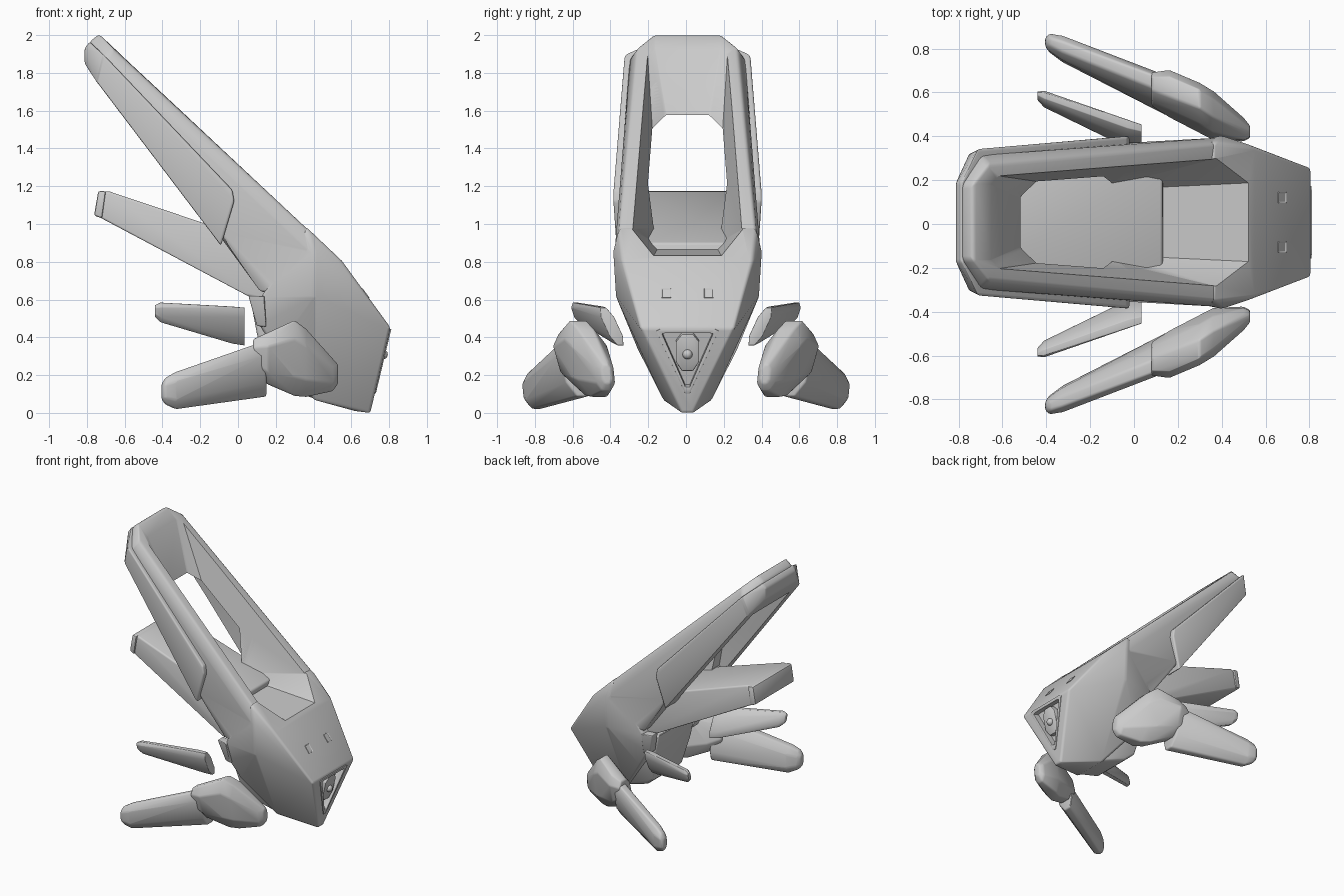
import bpy, bmesh, math
from mathutils import Vector, Matrix

if "Cube" in bpy.data.objects:
    bpy.data.objects.remove(bpy.data.objects["Cube"])

Y0 = 0.008   # centre plane of the hull


def finish(ob, angle=35):
    """Apply modifiers and shade smooth by angle."""
    bpy.context.view_layer.update()
    dg = bpy.context.evaluated_depsgraph_get()
    me = bpy.data.meshes.new_from_object(ob.evaluated_get(dg))
    ob.modifiers.clear()
    ob.data = me
    me.polygons.foreach_set("use_smooth", [True] * len(me.polygons))
    me.set_sharp_from_angle(angle=math.radians(angle))
    return ob


def solid(name, pts, mirror=False):
    """Convex solid around a few points, optionally mirrored over y."""
    pts = [Vector(p) for p in pts]
    if mirror:
        pts += [Vector((p.x, -p.y, p.z)) for p in pts]
        for p in pts:
            p.y += Y0
    bm = bmesh.new()
    for p in pts:
        bm.verts.new(p)
    bmesh.ops.remove_doubles(bm, verts=bm.verts[:], dist=1e-4)
    bmesh.ops.convex_hull(bm, input=bm.verts[:])
    loose = [v for v in bm.verts if not v.link_faces]
    bmesh.ops.delete(bm, geom=loose, context='VERTS')
    bmesh.ops.dissolve_limit(bm, angle_limit=math.radians(2),
                             verts=bm.verts[:], edges=bm.edges[:])
    bmesh.ops.recalc_face_normals(bm, faces=bm.faces[:])
    me = bpy.data.meshes.new(name)
    bm.to_mesh(me)
    bm.free()
    ob = bpy.data.objects.new(name, me)
    bpy.context.collection.objects.link(ob)
    return ob


def bevel(ob, width, segs=3):
    m = ob.modifiers.new("bevel", 'BEVEL')
    m.width, m.segments = width, segs
    m.limit_method, m.angle_limit = 'ANGLE', math.radians(24)
    return ob


def boolean(ob, other, op='DIFFERENCE'):
    m = ob.modifiers.new("bool", 'BOOLEAN')
    m.operation, m.object, m.solver = op, other, 'EXACT'


def section(x, y, z, hy, hz, shear=0.0):
    """Chamfered cross-section standing across x."""
    out = []
    for a, b in ((1, .5), (.45, 1), (-.45, 1), (-1, .5),
                 (-1, -.5), (-.45, -1), (.45, -1), (1, -.5)):
        out.append((x, y + a * hy + shear * b * hz, z + b * hz))
    return out


# Hull: sloping arm joined to the wedge-shaped nose
arm = solid("arm_tool", [
    (-.735, .17, 2.005), (-.66, .265, 1.93), (.36, .36, .98), (.53, .32, .81),
    (-.785, .17, 1.965), (-.70, .305, 1.875), (.38, .385, .86),
    (-.785, .16, 1.90), (-.70, .28, 1.76), (-.08, .36, .93),
    (.12, .325, .64), (.38, .36, .64)], True)
hull = solid("hull", [
    (.36, .365, .985), (.55, .345, .805), (.808, .25, .45), (.40, .395, .86),
    (.40, .38, .62), (.12, .335, .61), (.11, .29, .47), (.20, .26, .33),
    (.40, .13, .07), (.70, .03, .0), (.62, .03, .01)], True)
T = [(-.66, .175, 1.95), (-.635, .205, 1.925), (.37, .29, .97), (.51, .18, .835)]
B = [(-.52, .11, 1.58), (-.51, .125, 1.57), (.03, .20, .92), (.13, .17, .88)]
slot = solid("slot_cutter", [Vector(t) + (Vector(b) - Vector(t)) * k
                             for t, b in zip(T, B) for k in (-.15, 1.6)], True)
# Hollow underside of the arm
under = solid("underside_cutter", [
    (x, y, z) for x, z, y in ((-.69, 1.74, .22), (-.14, 1.215, .27), (-.10, .98, .27),
                              (-.25, .80, .27), (-.95, 1.60, .22))], True)


# Points on the slanted nose face: width y, height z, distance d outwards
def on_nose(outline, d0, d1):
    return [(.698 + z * .24 + d * .97, y, z - d * .24) for y, z in outline for d in (d0, d1)]


recess = solid("recess_cutter", on_nose([(.135, .42), (.115, .425), (.012, .14)], -.04, .08), True)
finish(bevel(arm, .016))
finish(bevel(hull, .016))
boolean(hull, arm, 'UNION')
boolean(hull, slot)
boolean(hull, under)
boolean(hull, recess)
finish(hull)

# Raised skirt wrapping round the far end and sides of the arm
skirt = solid("arm_skirt", [
    (-.785, .18, 1.965), (-.71, .335, 1.895), (-.03, .392, 1.18), (-.02, .394, 1.12),
    (-.09, .378, .885), (-.75, .315, 1.755), (-.812, .18, 1.93), (-.812, .18, 1.85)], True)
finish(bevel(skirt, .012))
boolean(skirt, slot)
boolean(skirt, under)
finish(skirt)

# Triangular nose rim with sensor
rim = solid("nose_rim", on_nose([(.165, .435), (.145, .445), (.012, .105)], -.02, .007), True)
boolean(rim, recess)
finish(bevel(rim, .004, 2))
finish(bevel(solid("sensor_plate", on_nose(
    [(.03, .415), (.062, .375), (.062, .27), (.03, .22)], -.05, -.004), True), .006, 2))
bpy.ops.mesh.primitive_uv_sphere_add(segments=20, ring_count=12, radius=.026,
                                     location=(.767, Y0, .31))
bpy.context.object.name = "sensor_ball"
finish(bpy.context.object)

# Belly under the hull
finish(bevel(solid("belly", [
    (.07, .22, .58), (.10, .22, .42), (.15, .18, .20), (.22, .15, .14),
    (.42, .12, .07), (.50, .15, .30), (.40, .25, .50)], True), .015))

# Tail plate
finish(bevel(solid("tail_plate", [
    (-.735, .22, 1.172), (-.68, .235, 1.172), (.13, .26, .90), (.15, .27, .60),
    (.06, .27, .615), (-.72, .235, 1.03), (-.76, .22, 1.05)], True), .015))
finish(bevel(solid("tail_plate_end", [
    (-.74, .235, 1.174), (-.70, .245, 1.174), (-.72, .245, 1.03), (-.762, .235, 1.045)],
    True), .01, 2))

# Two small square deck lights
slope = math.atan2(.355, .258)
for i, s in enumerate((-1, 1)):
    bm = bmesh.new()
    rot = Matrix.Rotation(slope, 4, 'Y')
    slope_c = Matrix.Translation((.671, Y0 + s * .113, .63))
    bmesh.ops.create_cube(bm, size=1, matrix=slope_c @ rot @ Matrix.Diagonal((.062, .05, .02, 1)))
    bm.normal_update()
    n = rot @ Vector((0, 0, 1))
    top = max(bm.faces, key=lambda f: f.normal.dot(n))
    bmesh.ops.inset_individual(bm, faces=[top], thickness=.009)
    bmesh.ops.translate(bm, verts=top.verts[:], vec=-n * .006)
    me = bpy.data.meshes.new("deck_light")
    bm.to_mesh(me)
    bm.free()
    ob = bpy.data.objects.new("deck_light_%d" % i, me)
    bpy.context.collection.objects.link(ob)
    finish(bevel(ob, .003, 2))

# Paired parts: fins, legs, shoulder caps and the hull's rear edge trim
PAIRS = {
    "fin": (section(.035, .392, .457, .035, .10, .46)
            + section(-.03, .41, .465, .04, .098, .46)
            + section(-.41, .57, .532, .03, .052, .3)
            + section(-.44, .585, .54, .015, .03, .3), .01),
    "leg": (section(.15, .585, .235, .07, .148, .28)
            + section(-.33, .80, .118, .055, .098, .1)
            + section(-.385, .825, .115, .04, .07, .1)
            + section(-.405, .83, .112, .02, .04, 0), .012),
    "shoulder_cap": (section(.08, .615, .30, .065, .09, .28)
                     + section(.16, .595, .285, .09, .135, .28)
                     + section(.30, .53, .29, .095, .20, .2)
                     + section(.36, .495, .265, .095, .18, .2)
                     + section(.50, .43, .20, .05, .085, .1)
                     + section(.53, .42, .205, .025, .05, .1), .012),
    "edge_trim": ([(x, y + t, z) for x, y, z in ((.055, .31, .62), (.10, .275, .46), (.14, .33, .62),
                                                (.15, .285, .455)) for t in (-.05, .02)], .008),
}
for name, (pts, width) in PAIRS.items():
    for side, s in (("near", -1), ("far", 1)):
        ob = solid("%s_%s" % (name, side), [(x, s * y, z) for x, y, z in pts])
        finish(bevel(ob, width))

for tool in (arm, slot, under, recess):
    bpy.data.objects.remove(tool)
